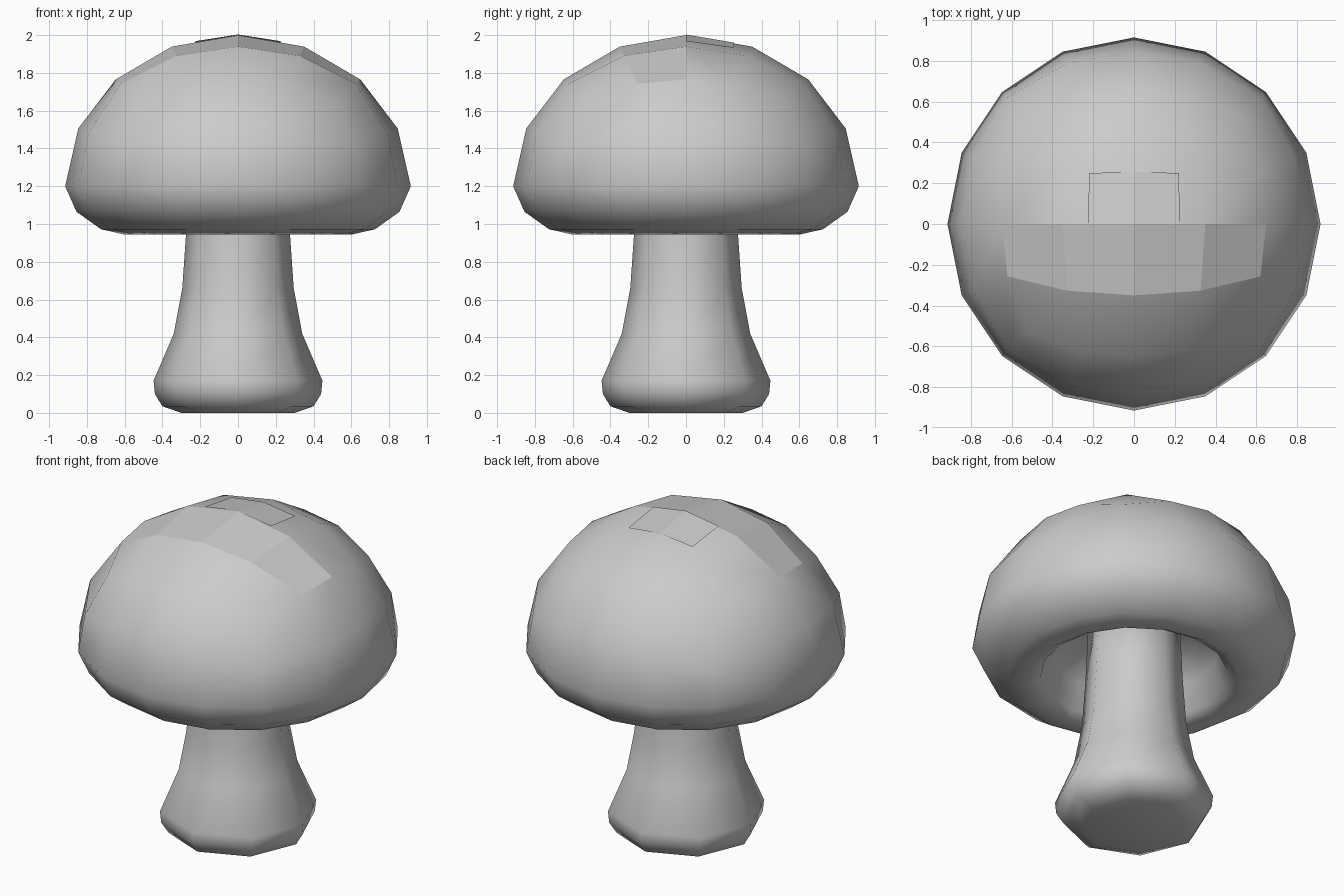
import bpy, bmesh, math
from mathutils import Vector

cube = bpy.data.objects.get("Cube")
if cube:
    bpy.data.objects.remove(cube, do_unlink=True)

# single matte grey
GREY = (0.6, 0.6, 0.6, 1)
grey = bpy.data.materials.new("neutral grey")
grey.use_nodes = True
grey.diffuse_color = GREY
grey.node_tree.nodes["Principled BSDF"].inputs["Base Color"].default_value = GREY


def finish(name, bm):
    mesh = bpy.data.meshes.new(name)
    bm.to_mesh(mesh)
    bm.free()
    mesh.materials.append(grey)
    ob = bpy.data.objects.new(name, mesh)
    bpy.context.collection.objects.link(ob)
    return ob


def ring(bm, radius, z, sides):
    step = math.tau / sides
    return [bm.verts.new((radius * math.cos(i * step), radius * math.sin(i * step), z))
            for i in range(sides)]


def lathe(bm, profile, sides):
    # skin a stack of rings
    rings = [ring(bm, r, z, sides) for r, z in profile]
    for a, b in zip(rings, rings[1:]):
        for i in range(sides):
            j = (i + 1) % sides
            bm.faces.new((a[i], a[j], b[j], b[i]))
    return rings


def dome_point(u, v, axis=2, sign=1):
    # grid position on one side of a cube, rounded onto the dome
    angle = math.pi / 8
    c = [math.tan(u * angle), math.tan(v * angle)]
    c.insert(axis, sign)
    p = Vector(c).normalized()
    return Vector((p.x * 0.915, p.y * 0.915, 1.2 + p.z * 0.8))


# cap: rounded cube grid above the rim
bm = bmesh.new()
for axis, sign in ((2, 1), (0, 1), (0, -1), (1, 1), (1, -1)):
    for u in range(-2, 2):
        for v in range(-2 if axis == 2 else 0, 2):
            corners = ((u, v), (u + 1, v), (u + 1, v + 1), (u, v + 1))
            bm.faces.new([bm.verts.new(dome_point(a, b, axis, sign)) for a, b in corners])

# cap: rolled rim and hollow underside
rings = lathe(bm, ((0.915, 1.2), (0.855, 1.065), (0.725, 0.972), (0.6, 0.944),
                   (0.53, 0.985), (0.48, 1.14), (0.32, 1.28)), 16)
bm.faces.new(rings[-1])
bmesh.ops.remove_doubles(bm, verts=bm.verts, dist=0.002)
bmesh.ops.recalc_face_normals(bm, faces=bm.faces)
for f in bm.faces:
    c = f.calc_center_median()
    # flat band across the crown
    f.smooth = not (c.z > 1.75 and -0.3 < c.y < 0 and abs(c.x) < 0.64 and f.normal.z > 0.6)
for e in bm.edges:
    e.smooth = all(f.smooth for f in e.link_faces)
finish("cap", bm)

# small flat panel behind the crown
bm = bmesh.new()
panel = ((0, 0, 2.0), (0.225, 0, 1.965), (0.22, 0.25, 1.93), (0, 0.255, 1.957))
for side in (1, -1):
    pts = [bm.verts.new((x * side, y, z + 0.003)) for x, y, z in panel]
    bm.faces.new(pts[::side])
bmesh.ops.remove_doubles(bm, verts=bm.verts, dist=0.0001)
finish("crown_panel", bm)

# stem: flared foot, running up into the hollow
bm = bmesh.new()
rings = lathe(bm, ((0.3, 0), (0.4, 0.035), (0.44, 0.1), (0.447, 0.17),
                   (0.34, 0.42), (0.295, 0.66), (0.275, 0.95), (0.26, 1.3)), 8)
bm.faces.new(rings[0])
bm.faces.new(rings[-1])
bmesh.ops.recalc_face_normals(bm, faces=bm.faces)
for f in bm.faces:
    f.smooth = True
finish("stem", bm)
